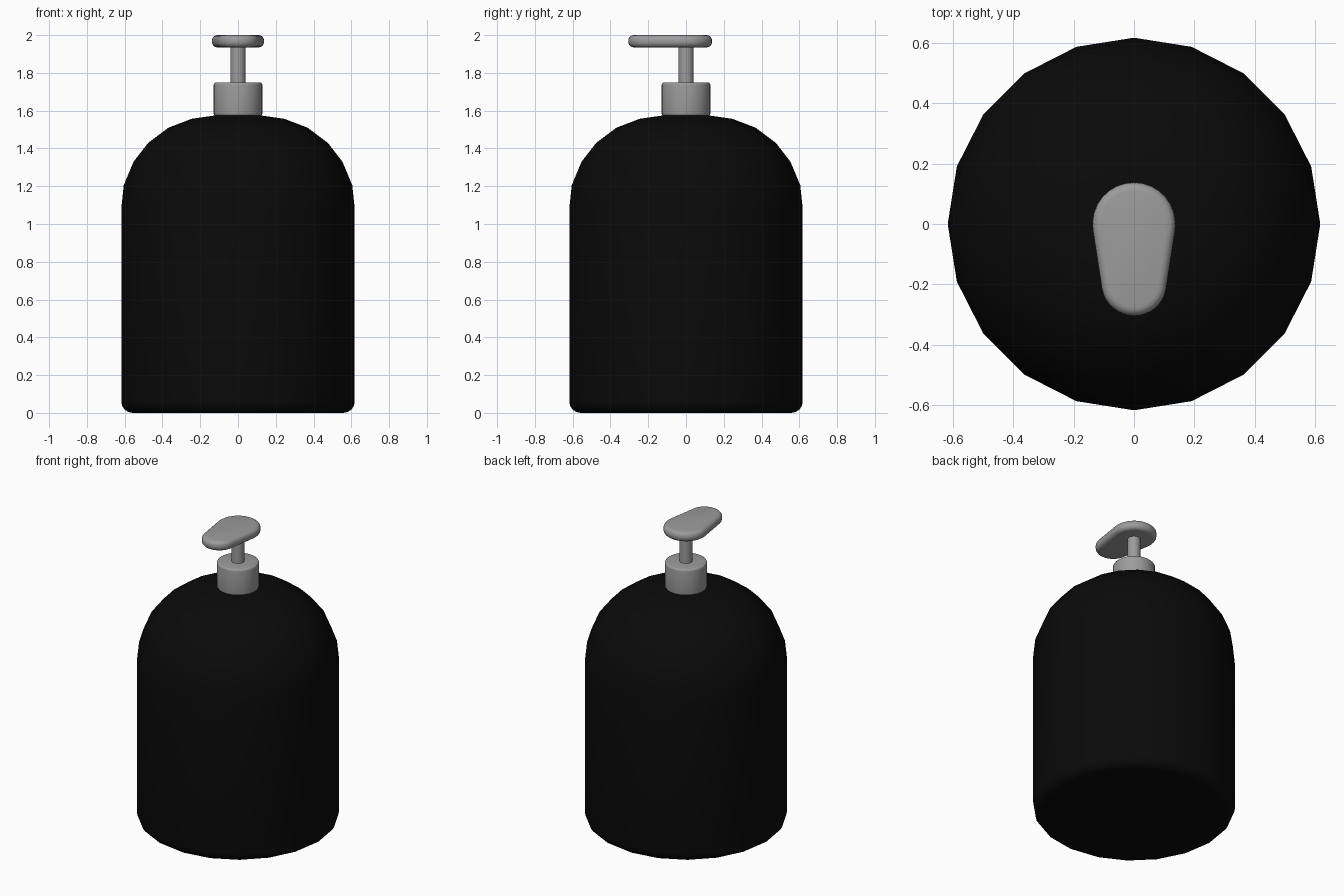
import bpy, bmesh, math
from mathutils import Vector

cube = bpy.data.objects.get("Cube")
if cube:
    bpy.data.objects.remove(cube, do_unlink=True)


def material(name, rgb):
    m = bpy.data.materials.new(name)
    m.use_nodes = True
    m.diffuse_color = (*rgb, 1)
    bsdf = m.node_tree.nodes["Principled BSDF"]
    bsdf.inputs["Base Color"].default_value = (*rgb, 1)
    bsdf.inputs["Roughness"].default_value = 0.5
    return m


black = material("black plastic", (0.003, 0.003, 0.003))
grey = material("grey plastic", (0.33, 0.33, 0.33))


def loft(name, rings, mat, angle):
    """Skin a stack of equal-length point rings and cap both ends."""
    bm = bmesh.new()
    loops = [[bm.verts.new(p) for p in ring] for ring in rings]
    n = len(loops[0])
    for a, b in zip(loops, loops[1:]):
        for i in range(n):
            j = (i + 1) % n
            bm.faces.new((a[i], a[j], b[j], b[i]))
    bm.faces.new(loops[0][::-1])
    bm.faces.new(loops[-1])
    bmesh.ops.recalc_face_normals(bm, faces=bm.faces)
    mesh = bpy.data.meshes.new(name)
    bm.to_mesh(mesh)
    bm.free()
    mesh.materials.append(mat)
    obj = bpy.data.objects.new(name, mesh)
    bpy.context.collection.objects.link(obj)
    bpy.ops.object.select_all(action="DESELECT")
    obj.select_set(True)
    bpy.context.view_layer.objects.active = obj
    bpy.ops.object.shade_smooth_by_angle(angle=math.radians(angle))
    return obj


def circle(r, z, sides):
    step = math.tau / sides
    return [Vector((r * math.cos(i * step), r * math.sin(i * step), z)) for i in range(sides)]


def lathe(name, profile, sides, mat, angle=50):
    return loft(name, [circle(r, z, sides) for r, z in profile], mat, angle)


def rounding(r, z, bevel, up, steps=4):
    """Quarter-round profile points for the bottom or top edge."""
    pts = []
    for i in range(steps + 1):
        a = i / steps * math.pi / 2
        pts.append((r - bevel + bevel * math.sin(a), z + bevel - bevel * math.cos(a)))
    return [(x, 2 * z - h) for x, h in reversed(pts)] if up else pts


# Bottle: rounded base, straight wall, faceted domed shoulder
shoulder = [(0.618, 1.08), (0.605, 1.205), (0.553, 1.33), (0.475, 1.43),
            (0.368, 1.51), (0.245, 1.557), (0.12, 1.575)]
lathe("bottle", rounding(0.618, 0, 0.06, False) + shoulder, 20, black)

# Collar and pump stem
lathe("collar", rounding(0.129, 1.572, 0.014, False) + rounding(0.129, 1.75, 0.014, True),
      32, grey)
lathe("pump_stem", [(0.04, 1.74), (0.04, 1.95)], 24, grey)


# Pump head: tapered rounded paddle pointing forward
def paddle(inset, z):
    back, front, front_y = 0.138, 0.108, -0.197
    tilt = math.asin((back - front) / -front_y)
    pts = []
    for r, y, start, end in ((back, 0, -tilt, math.pi + tilt),
                             (front, front_y, math.pi + tilt, math.tau - tilt)):
        for i in range(17):
            a = start + (end - start) * i / 16
            pts.append(Vector(((r - inset) * math.cos(a), y + (r - inset) * math.sin(a), z)))
    return pts


edge = rounding(0, 1.935, 0.028, False) + rounding(0, 2.0, 0.028, True)
loft("pump_head", [paddle(-r, z) for r, z in edge], grey, 50)
